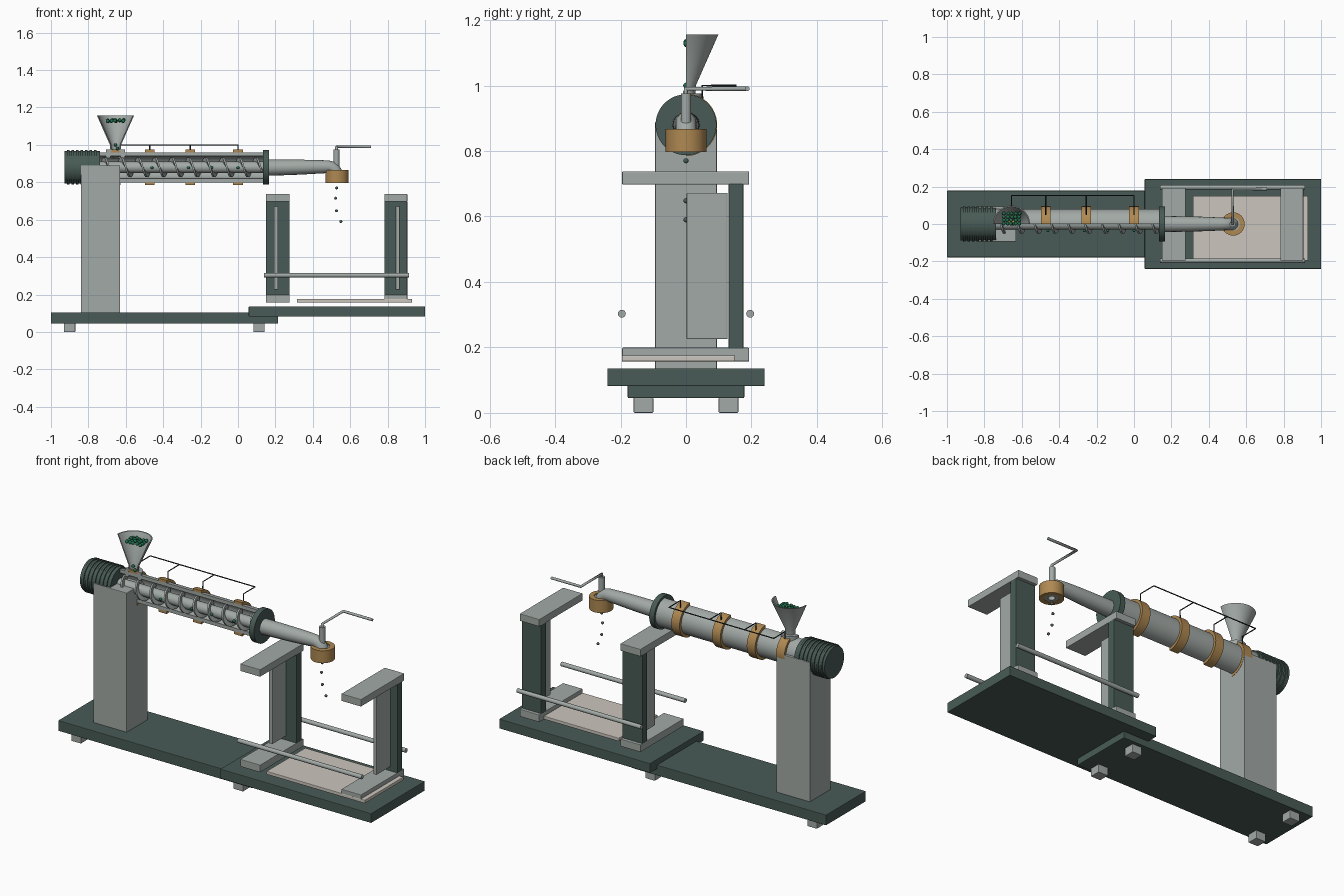
import bpy, bmesh, random
from math import sin, cos, pi
from mathutils import Vector

if "Cube" in bpy.data.objects:
    bpy.data.objects.remove(bpy.data.objects["Cube"])

random.seed(4)
C = bpy.context


def material(name, r, g, b):
    m = bpy.data.materials.new(name)
    m.diffuse_color = (r, g, b, 1)
    m.use_nodes = True
    m.node_tree.nodes["Principled BSDF"].inputs["Base Color"].default_value = m.diffuse_color
    return m


GREEN = material("dark_green", .065, .105, .092)
STEEL = material("steel", .36, .40, .38)
COPPER = material("copper", .43, .25, .085)
BEIGE = material("beige", .60, .56, .51)
PELLET = material("pellet_green", .015, .16, .075)
DARK = material("cable_black", .02, .025, .025)


def finish(name, bm, mat, smooth=True):
    bmesh.ops.remove_doubles(bm, verts=bm.verts, dist=1e-5)
    bmesh.ops.recalc_face_normals(bm, faces=bm.faces)
    me = bpy.data.meshes.new(name)
    bm.to_mesh(me)
    bm.free()
    ob = bpy.data.objects.new(name, me)
    C.collection.objects.link(ob)
    me.materials.append(mat)
    if smooth:
        C.view_layer.objects.active = ob
        ob.select_set(True)
        bpy.ops.object.shade_smooth_by_angle()
        ob.select_set(False)
    return ob


def box(name, x, y, z, mat, bevel=.003):
    bm = bmesh.new()
    bmesh.ops.create_cube(bm, size=1)
    for v in bm.verts:
        v.co = [(a[0] + a[1]) / 2 + c * (a[1] - a[0]) for a, c in zip((x, y, z), v.co)]
    ob = finish(name, bm, mat, False)
    mod = ob.modifiers.new("bevel", 'BEVEL')
    mod.width, mod.segments = bevel, 2
    return ob


# closed (along, radius) profile swept around the x or z axis, fully or partly
def lathe(name, profile, mat, axis='x', center=(0, 0, .88), a0=0, a1=2 * pi, n=48):
    bm = bmesh.new()
    full = a1 - a0 > 6.28
    rings = []
    for i in range(n if full else n + 1):
        a = a0 + (a1 - a0) * i / n
        rings.append([bm.verts.new(Vector(center) + Vector(
            (t, r * cos(a), r * sin(a)) if axis == 'x' else (r * cos(a), r * sin(a), t)))
            for t, r in profile])
    m = len(profile)
    for i in range(n):
        p, q = rings[i], rings[(i + 1) % len(rings)]
        for j in range(m):
            if profile[j][1] or profile[(j + 1) % m][1]:
                k = (j + 1) % m
                bm.faces.new((p[j], p[k], q[k], q[j]))
    if not full:
        bm.faces.new(rings[0])
        bm.faces.new(rings[-1])
    return finish(name, bm, mat)


def disc(a, b, r):
    return [(a, 0), (a, r), (b, r), (b, 0)]


def ring(a, b, r1, r2):
    return [(a, r1), (a, r2), (b, r2), (b, r1)]


# round pipe through points, with a radius per point
def pipe(name, pts, radii, mat, kind='POLY'):
    cu = bpy.data.curves.new(name, 'CURVE')
    cu.dimensions = '3D'
    cu.bevel_depth, cu.bevel_resolution, cu.use_fill_caps = 1, 6, True
    sp = cu.splines.new(kind)
    sp.points.add(len(pts) - 1)
    for p, co, r in zip(sp.points, pts, radii):
        p.co, p.radius = (*co, 1), r
    if kind == 'NURBS':
        sp.use_endpoint_u, sp.order_u, sp.resolution_u = True, 3, 8
    ob = bpy.data.objects.new(name, cu)
    C.collection.objects.link(ob)
    cu.materials.append(mat)
    return ob


def ball(name, co, r, mat):
    bm = bmesh.new()
    bmesh.ops.create_icosphere(bm, subdivisions=2, radius=r)
    bmesh.ops.translate(bm, verts=bm.verts, vec=co)
    return finish(name, bm, mat)


# bases and feet
box("machine_base", (-1, .215), (-.178, .178), (.045, .104), GREEN)
box("mold_base", (.057, 1), (-.24, .24), (.082, .136), GREEN)
for x in (-.90, .113):
    for y in (-.13, .13):
        box("foot", (x - .03, x + .03), (y - .03, y + .03), (0, .047), STEEL)

# pedestal and finned motor
box("pedestal", (-.84, -.63), (-.094, .094), (.10, .89), STEEL)
lathe("motor_body", disc(-.927, -.737, .087), GREEN)
for i in range(7):
    x = -.907 + i * .024
    lathe("motor_fin", ring(x - .006, x + .006, .08, .093), GREEN)

# cut-away barrel with end flange and heater bands
lathe("half_barrel", ring(-.737, .14, .06, .08), STEEL, a0=-pi / 2, a1=pi / 2)
lathe("barrel_flange", disc(.134, .165, .093), GREEN)
BANDS = (-.655, -.472, -.255, 0)
for x in BANDS:
    lathe("heater_band", ring(x - .026, x + .026, .079, .095), COPPER, a0=-pi / 2, a1=pi / 2)
    pipe("band_lead", [(x, .05, .95), (x, .05, 1), (x, .152, 1)], [.003] * 3, DARK)
pipe("main_cable", [(BANDS[0], .152, 1), (0, .152, 1)], [.003] * 2, DARK)

# feed screw: core plus helical flight
lathe("screw_core", disc(-.74, .137, .03), STEEL, n=32)
bm = bmesh.new()
TURNS, SEG, last = 9.6, 28, None
N = int(TURNS * SEG)
for i in range(N + 1):
    a = 2 * pi * i / SEG
    x = -.735 + .09 * i / SEG
    vs = [bm.verts.new((x + dx, r * cos(a), .88 + r * sin(a)))
          for dx, r in ((-.005, .027), (-.005, .052), (.005, .052), (.005, .027))]
    if last:
        for j in range(4):
            k = (j + 1) % 4
            bm.faces.new((last[j], last[k], vs[k], vs[j]))
    if i in (0, N):
        bm.faces.new(vs)
    last = vs
finish("screw_flight", bm, STEEL)

# cut-away hopper with pellets
lathe("half_hopper", [(.965, .028), (1.0, .03), (1.156, .099), (1.156, .093), (1.0, .024), (.965, .022)],
      STEEL, 'z', (-.655, 0, 0), 0, pi)
lathe("feed_throat", ring(.93, .975, .028, .05), STEEL, 'z', (-.655, 0, 0), 0, pi)
for row in range(4):
    for i in range(5):
        x = -.695 + i * .02 + random.uniform(-.004, .004)
        ball("hopper_pellet", (x, .002 + row * .018, 1.13 + random.uniform(-.004, .004)), .010, PELLET)
for z in (1.0, .98):
    ball("falling_pellet", (-.655 + (1 - z) * .5, 0, z), .009, PELLET)
for x in (-.46, -.265, -.14, .0):
    ball("barrel_pellet", (x, -.035, .878), .008, PELLET)

# melt pipe bending down into the die head
pipe("melt_pipe", [(.16, 0, .878), (.30, 0, .88), (.42, 0, .883), (.53, 0, .883), (.53, 0, .82)],
     [.043, .041, .037, .031, .034], STEEL, 'NURBS')
lathe("die_head", ring(.797, .867, .036, .062), COPPER, 'z', (.53, 0, 0))
lathe("die_mandrel", ring(.80, .862, .018, .037), STEEL, 'z', (.53, 0, 0))

# air tube on the die
pipe("air_inlet", [(.527, 0, .88), (.527, 0, .975)], [.016] * 2, STEEL)
pipe("air_line", [(.527, 0, .965), (.527, 0, .99), (.527, .187, .99), (.71, .187, .99)], [.0075] * 4, STEEL)

# melt drops
for x, z in ((.527, .77), (.522, .715), (.527, .648), (.55, .59)):
    ball("melt_drop", (x, 0, z), .008, GREEN)

# two open mold platens
for a, b, p in ((.15, .275, .203), (.782, .905, .854)):
    box("platen_back", (a, b), (.13, .175), (.195, .70), GREEN)
    box("platen_top", (a, b), (-.195, .193), (.697, .738), STEEL)
    box("platen_foot", (a, b), (-.195, .193), (.157, .199), STEEL)
    box("mold_panel", (p - .011, p + .011), (.002, .127), (.225, .672), STEEL)

# tie rods and collecting tray
for y in (-.196, .196):
    pipe("tie_rod", [(.14, y, .303), (.915, y, .303)], [.012] * 2, STEEL)
box("tray", (.315, .93), (-.196, .15), (.157, .176), BEIGE)
